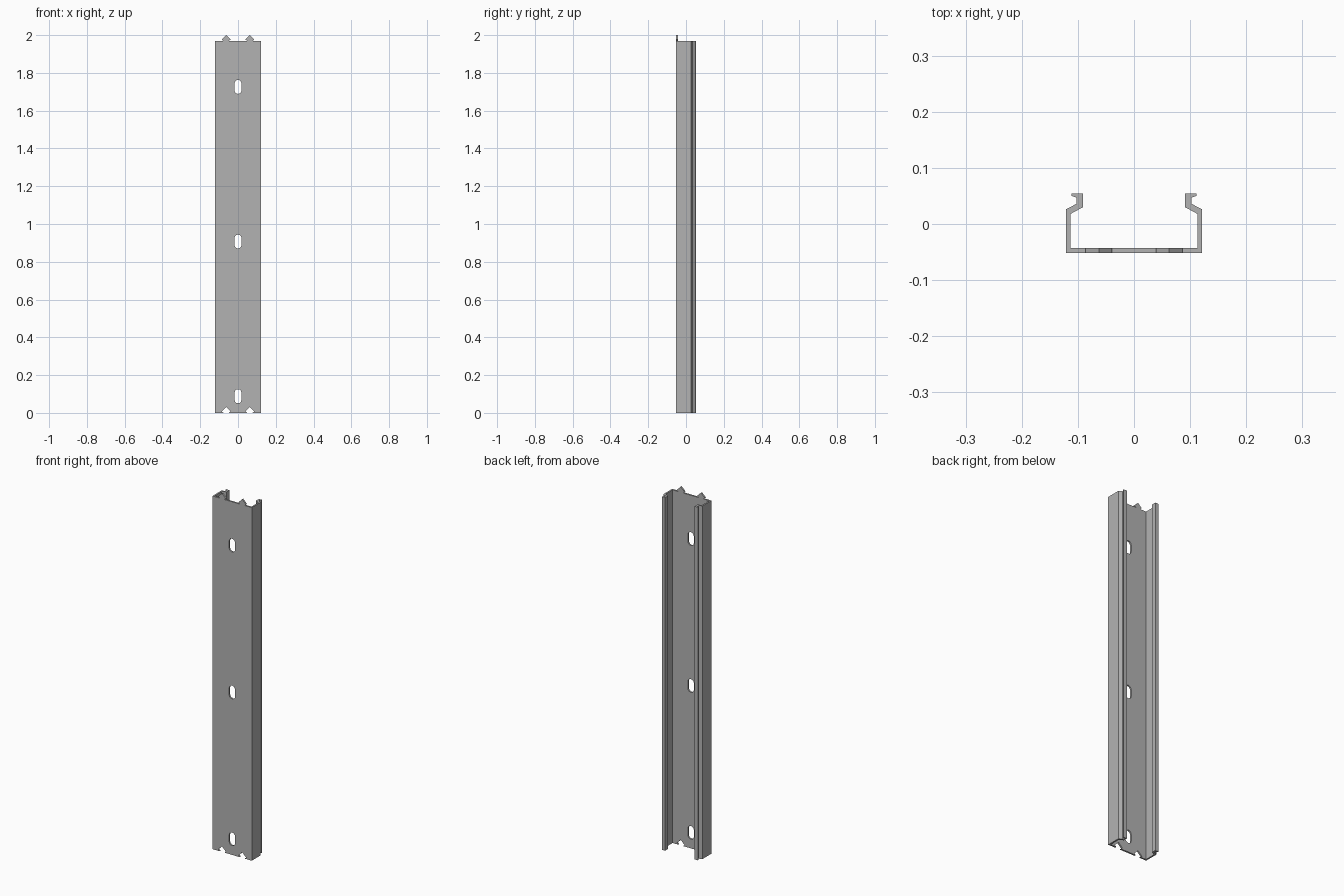
import bpy
import bmesh
from math import cos, sin, pi
from mathutils import Vector

if "Cube" in bpy.data.objects:
    bpy.data.objects.remove(bpy.data.objects["Cube"])

BODY_TOP = 1.969            # rail length without the joining teeth
FRONT, FLOOR = -0.052, -0.043   # outer and inner face of the web
TOOTH_X = 0.0625
SLOT_HEIGHTS = [0.088, 0.907, 1.726]

steel = bpy.data.materials.new("grey_steel")
steel.use_nodes = True
colour = (0.45, 0.45, 0.45, 1)
steel.diffuse_color = colour
steel.node_tree.nodes["Principled BSDF"].inputs["Base Color"].default_value = colour


def prism(name, points, offset):
    """Extrude a closed polygon along an offset vector."""
    bm = bmesh.new()
    face = bm.faces.new([bm.verts.new(p) for p in points])
    new = bmesh.ops.extrude_face_region(bm, geom=[face])["geom"]
    verts = [v for v in new if isinstance(v, bmesh.types.BMVert)]
    bmesh.ops.translate(bm, verts=verts, vec=Vector(offset))
    bmesh.ops.recalc_face_normals(bm, faces=bm.faces)
    mesh = bpy.data.meshes.new(name)
    bm.to_mesh(mesh)
    bm.free()
    mesh.materials.append(steel)
    obj = bpy.data.objects.new(name, mesh)
    bpy.context.collection.objects.link(obj)
    return obj


def combine(target, tool, operation):
    """Apply a boolean and discard the helper."""
    mod = target.modifiers.new("bool", 'BOOLEAN')
    mod.operation, mod.solver, mod.object = operation, 'EXACT', tool
    bpy.context.view_layer.objects.active = target
    bpy.ops.object.modifier_apply(modifier=mod.name)
    bpy.data.objects.remove(tool)


def arrow(x, z):
    """Pointed dovetail outline shared by teeth and notches."""
    shape = [(-0.0145, 0), (0.0145, 0), (0.0235, 0.008), (0, 0.031), (-0.0235, 0.008)]
    return [(x + dx, z + dz) for dx, dz in shape]


def slot(z, radius=0.0185, straight=0.0185, steps=6):
    """Upright slot with rounded ends."""
    pts = []
    for end in (1, -1):
        for i in range(steps + 1):
            a = pi * i / steps + (0 if end > 0 else pi)
            pts.append((radius * cos(a), z + end * straight + radius * sin(a)))
    return pts


def cut(rail, outline):
    tool = prism("cutter", [(x, FRONT - 0.02, z) for x, z in outline],
                 (0, FLOOR - FRONT + 0.03, 0))
    tool.hide_render = True
    combine(rail, tool, 'DIFFERENCE')


# Channel section: web, side walls, inward jogs and outward lips
half = [(0.1215, FRONT), (0.1215, 0.026), (0.1025, 0.036), (0.1025, 0.047),
        (0.111, 0.050), (0.111, 0.054), (0.091, 0.054), (0.091, 0.030),
        (0.113, 0.018), (0.113, FLOOR)]
section = half + [(-x, y) for x, y in reversed(half)]
rail = prism("channel_rail", [(x, y, 0) for x, y in section], (0, 0, BODY_TOP))

# Mounting slots along the web
for z in SLOT_HEIGHTS:
    cut(rail, slot(z))

# Joining notches at the bottom and matching teeth at the top
for side in (-1, 1):
    notch = arrow(side * TOOTH_X, 0)
    base = [(notch[0][0], -0.01), (notch[1][0], -0.01)]
    cut(rail, [notch[0]] + base + notch[1:])
    tooth = prism("tooth", [(x, FRONT, z) for x, z in arrow(side * TOOTH_X, BODY_TOP)],
                  (0, FLOOR - FRONT, 0))
    combine(rail, tooth, 'UNION')
